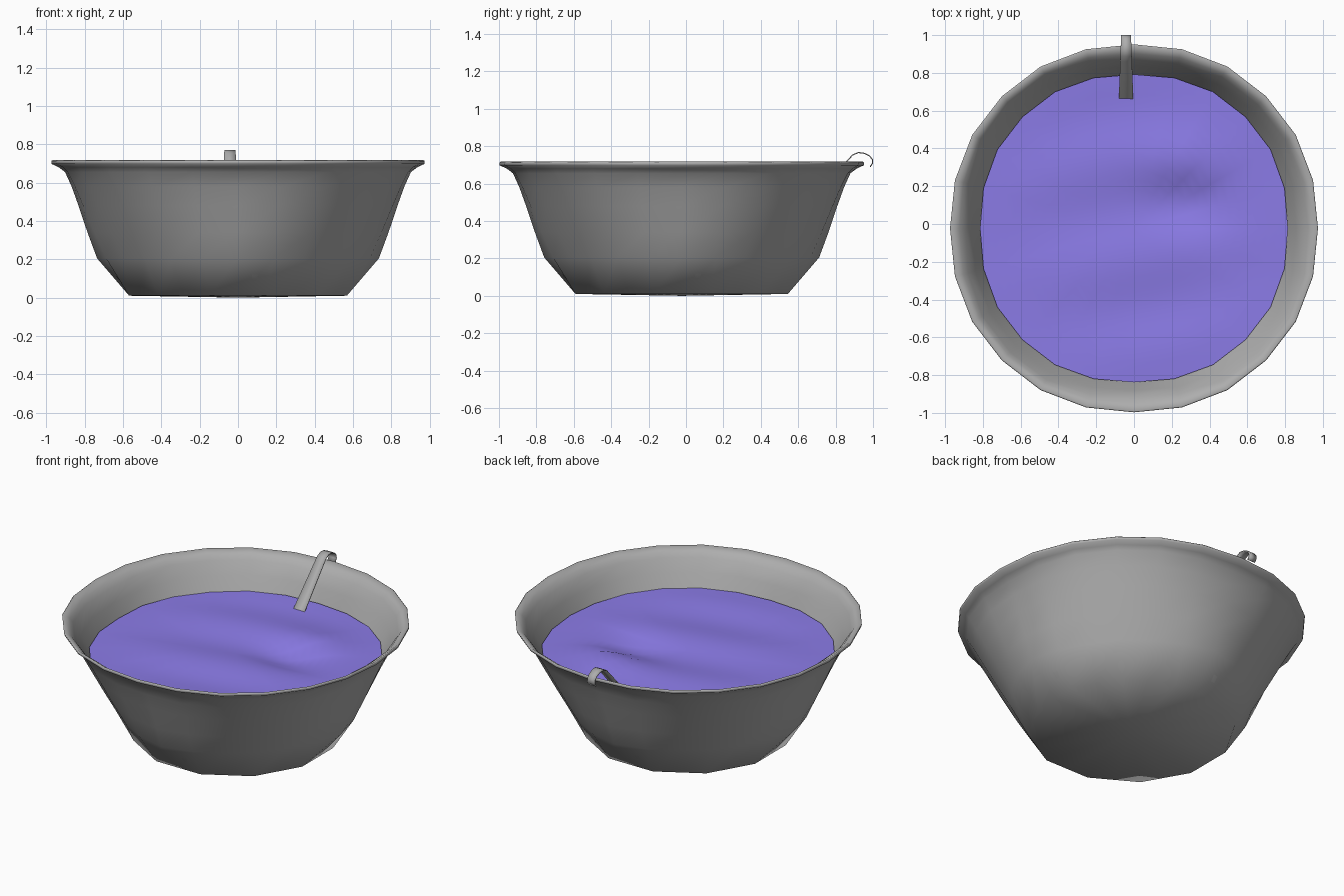
import bpy, bmesh
from math import sin, cos, pi, exp, hypot, radians

if "Cube" in bpy.data.objects:
    bpy.data.objects.remove(bpy.data.objects["Cube"])

SIDES = 24
CY = -0.023          # the bowl sits slightly forward of the hook


def make_object(name, bm, angle, color):
    bmesh.ops.recalc_face_normals(bm, faces=bm.faces)
    mesh = bpy.data.meshes.new(name)
    bm.to_mesh(mesh)
    bm.free()
    ob = bpy.data.objects.new(name, mesh)
    bpy.context.collection.objects.link(ob)
    bpy.ops.object.select_all(action='DESELECT')
    bpy.context.view_layer.objects.active = ob
    ob.select_set(True)
    bpy.ops.object.shade_smooth_by_angle(angle=radians(angle))
    mat = bpy.data.materials.new(name + "_color")
    mat.diffuse_color = (*color, 1)
    mat.use_nodes = True
    mat.node_tree.nodes["Principled BSDF"].inputs["Base Color"].default_value = mat.diffuse_color
    mesh.materials.append(mat)
    return ob


def ring(bm, z, r_axis, r_diag, pinch=0.0):
    # radius changes from the diagonals to the axes; pinch pulls every
    # other vertex onto the chord for a coarser polygon
    verts = []
    for i in range(SIDES):
        a = 2 * pi * i / SIDES
        r = r_diag + (r_axis - r_diag) * max(0, cos(4 * a))
        r *= 1 - pinch * (1 - cos(2 * pi / SIDES)) * ((i + 1) % 2)
        verts.append(bm.verts.new((r * cos(a), CY + r * sin(a), z)))
    return verts


# Bowl: outer wall (curved on the axes, straight on the diagonals) up to
# the lip, then inner wall down to the floor
GREY = (0.42, 0.42, 0.42)
wall = [(0.010, 0.588, 0.588, 1), (0.205, 0.735, 0.690, 0), (0.34, 0.785, 0.765, 0),
        (0.48, 0.832, 0.840, 0), (0.58, 0.868, 0.893, 0), (0.655, 0.902, 0.937, 0),
        (0.68, 0.935, 0.955, 0)]
lip = [(0.698, 0.974, 0.985, 0), (0.712, 0.974, 0.989, 0), (0.717, 0.968, 0.982, 0)]
inner = [(z + 0.010, a - 0.010, d - 0.010, p) for z, a, d, p in reversed(wall)]
bm = bmesh.new()
rings = [ring(bm, *p) for p in wall + lip + inner]
for lo, hi in zip(rings, rings[1:]):
    for i in range(SIDES):
        j = (i + 1) % SIDES
        bm.faces.new((lo[i], lo[j], hi[j], hi[i]))
for end, z in ((rings[0], 0.0), (rings[-1], 0.015)):
    mid = bm.verts.new((0, CY, z))
    for i in range(SIDES):
        bm.faces.new((end[i], end[(i + 1) % SIDES], mid))
make_object("bowl", bm, 85, GREY)


# Liquid: rippled disc with a ridge and trough on the right
def blob(x, y, cx, cy, sx, sy):
    return exp(-((x - cx) / sx) ** 2 - ((y - cy) / sy) ** 2)


def height(x, y):
    calm = 1 - (hypot(x, y) / 0.85) ** 4
    waves = 0.010 * sin(2 * pi * (y + 0.3 - 0.2 * x) / 0.55)
    waves += 0.035 * blob(x, y, 0.36, 0.34, 0.24, 0.13)
    waves -= 0.035 * blob(x, y, 0.32, 0.13, 0.24, 0.13)
    return 0.512 + waves * max(calm, 0.25)


bm = bmesh.new()
center = bm.verts.new((0, CY, height(0, 0)))
prev, STEPS = None, 16
for k in range(1, STEPS + 1):
    t = k / STEPS
    cur = ring(bm, 0, 0.815 * t, 0.835 * t)
    for v in cur:
        v.co.z = height(v.co.x, v.co.y - CY)
    for i in range(SIDES):
        j = (i + 1) % SIDES
        if prev:
            bm.faces.new((prev[i], cur[i], cur[j], prev[j]))
        else:
            bm.faces.new((center, cur[i], cur[j]))
    prev = cur
make_object("liquid", bm, 180, (0.26, 0.20, 0.80))

# Ladle handle: flat strip hooked over the rim, widening into the liquid
path = [(0.985, 0.690), (0.998, 0.71), (0.996, 0.73), (0.98, 0.749), (0.95, 0.763),
        (0.92, 0.766), (0.89, 0.752), (0.862, 0.722), (0.67, 0.51), (0.64, 0.477)]
bm = bmesh.new()
rows = []
for y, z in path:
    w = 0.026 + 0.012 * (1 - min(1, max(0, (y - 0.67) / 0.33)))
    rows.append([bm.verts.new((-0.042 + s * w, y, z)) for s in (-1, 1)])
for a, b in zip(rows, rows[1:]):
    bm.faces.new((a[0], a[1], b[1], b[0]))
handle = make_object("ladle_handle", bm, 30, GREY)
solid = handle.modifiers.new("thickness", 'SOLIDIFY')
solid.thickness = 0.006
solid.offset = 0
